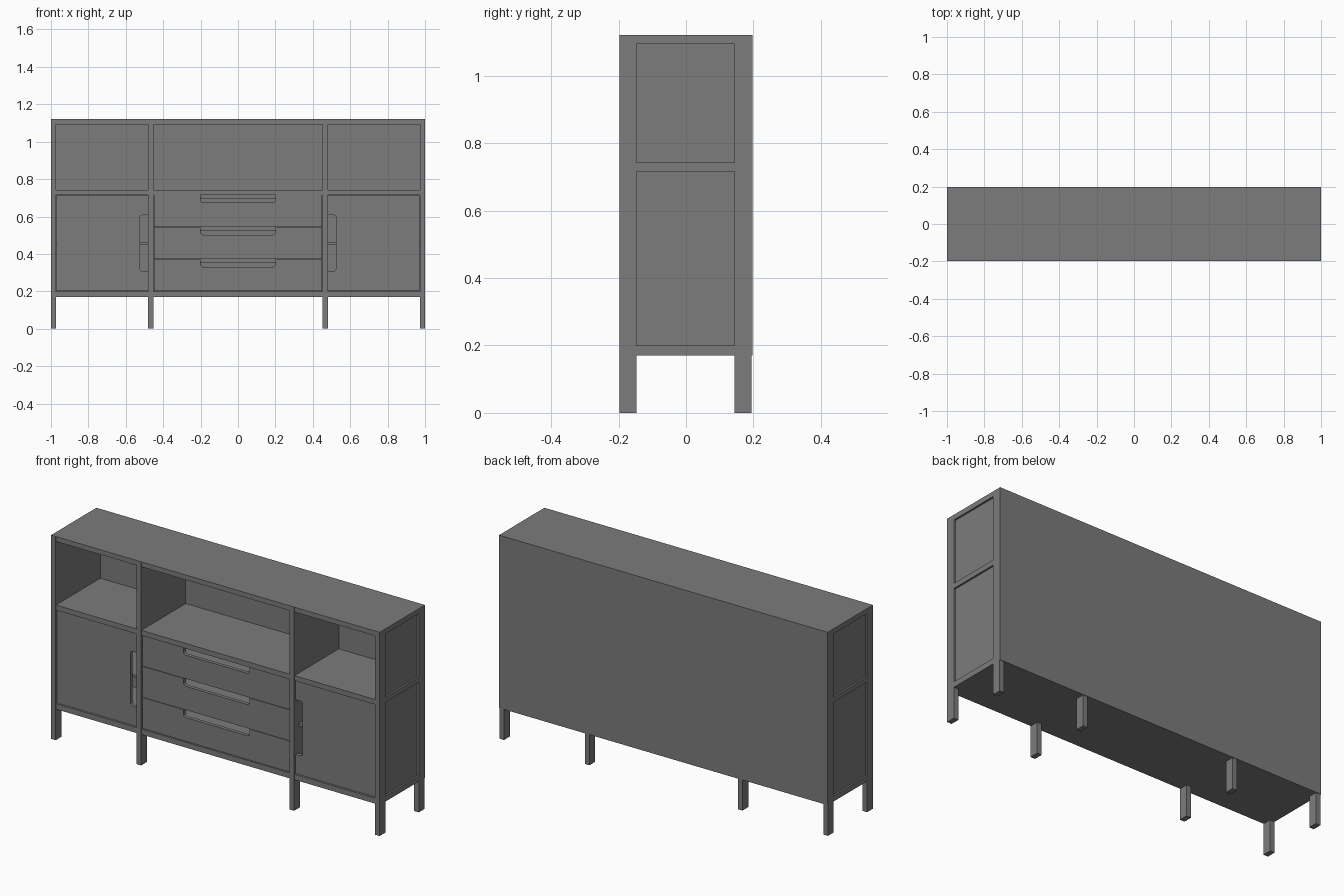
import bpy, bmesh, math

cube = bpy.data.objects.get("Cube")
if cube:
    bpy.data.objects.remove(cube, do_unlink=True)

grey = bpy.data.materials.new("mid_grey")
grey.use_nodes = True
grey.diffuse_color = (0.2, 0.2, 0.2, 1)
grey.node_tree.nodes["Principled BSDF"].inputs["Base Color"].default_value = (0.2, 0.2, 0.2, 1)


def add_object(name, bm):
    bmesh.ops.recalc_face_normals(bm, faces=bm.faces)
    mesh = bpy.data.meshes.new(name)
    bm.to_mesh(mesh)
    bm.free()
    mesh.materials.append(grey)
    obj = bpy.data.objects.new(name, mesh)
    bpy.context.collection.objects.link(obj)
    return obj


def box(name, xs, ys, zs):
    bm = bmesh.new()
    bmesh.ops.create_cube(bm, size=1)
    for v in bm.verts:
        v.co = [(a + b) / 2 + c * (b - a) for c, (a, b) in zip(v.co, (xs, ys, zs))]
    return add_object(name, bm)


def notched_panel(name, width, height, half_notch, depth, place):
    """Panel with a rounded finger notch in its upper edge; place maps (u, v) to (x, z)."""
    radius = 0.014
    pts = [(-width / 2, 0), (width / 2, 0), (width / 2, height), (half_notch, height)]
    for side, start in ((1, 0), (-1, -math.pi / 2)):
        for i in range(6):
            a = start - i * math.pi / 10
            pts.append((side * (half_notch - radius) + radius * math.cos(a),
                        height - depth + radius + radius * math.sin(a)))
    pts += [(-half_notch, height), (-width / 2, height)]
    bm = bmesh.new()
    verts = []
    for u, v in pts:
        x, z = place(u, v)
        verts.append(bm.verts.new((x, FACE_Y, z)))
    face = bm.faces.new(verts)
    out = bmesh.ops.extrude_face_region(bm, geom=[face])
    moved = [g for g in out["geom"] if isinstance(g, bmesh.types.BMVert)]
    bmesh.ops.translate(bm, verts=moved, vec=(0, FACE_T, 0))
    return add_object(name, bm)


FRONT, BACK, POST = -0.197, 0.194, 0.05
FACE_Y, FACE_T = -0.187, 0.02
TOP = 1.118
RAILS = [("bottom", 0.17, 0.2), ("middle", 0.715, 0.743), ("top", 1.093, TOP)]
LEVELS = [0] + [z for r in RAILS for z in r[1:]]
OUTER, INNER = (0.972, 1.0), (0.452, 0.48)
SIDES = (("left", 1), ("right", -1))


def mirror(xs, s):
    return tuple(sorted(s * x for x in xs))


# Posts with legs, stacked in segments between the rails
for side, s in SIDES:
    for kind, xs in (("outer", OUTER), ("inner", INNER)):
        for end, ys in (("front", (FRONT, FRONT + POST)), ("back", (BACK - POST, BACK))):
            for z0, z1 in zip(LEVELS, LEVELS[1:]):
                box(f"{side}_{kind}_{end}_post", mirror(xs, s), ys, (z0, z1))
    # Walls and rails between the front and back posts
    mid = (FRONT + POST, BACK - POST)
    for (_, _, z0), (_, z1, _) in zip(RAILS, RAILS[1:]):
        box(f"{side}_side_panel", mirror((0.972, 0.99), s), mid, (z0, z1))
        box(f"{side}_divider", mirror(INNER, s), mid, (z0, z1))
    for label, z0, z1 in RAILS:
        box(f"{side}_{label}_side_rail", mirror(OUTER, s), mid, (z0, z1))
        box(f"{side}_{label}_inner_rail", mirror(INNER, s), mid, (z0, z1))

# Horizontal boards in the three bays
BAYS = (("right", -0.972, -0.48), ("centre", -0.452, 0.452), ("left", 0.48, 0.972))
for bay, x0, x1 in BAYS:
    for label, z0, z1 in RAILS:
        box(f"{bay}_{label}_board", (x0, x1), (FRONT + 0.002, BACK), (z0, z1))

# Top sheet and back panel
box("top_sheet", (-1, 1), (FRONT, 0.197), (TOP, 1.121))
box("back_panel", (-1, 1), (BACK - 0.003, 0.197), (0.17, TOP))

# Doors with a finger notch beside the inner posts, and a shelf behind each
GAP = 0.002
door_w = 0.972 - 0.48 - 2 * GAP
door_h = 0.715 - 0.2 - 2 * GAP
for side, s in SIDES:
    notched_panel(f"{side}_door", door_h, door_w, 0.15, 0.042,
                  lambda u, v: (s * (0.972 - GAP - v), 0.4575 + u))
    box(f"{side}_cupboard_shelf", mirror((0.48, 0.972), s),
        (FACE_Y + FACE_T + 0.01, BACK - 0.005), (0.45, 0.465))

# Drawers with notched fronts and open boxes
step = (0.715 - 0.2) / 3
for i in range(3):
    z = 0.2 + i * step
    notched_panel(f"drawer_front_{i + 1}", 0.904 - 2 * GAP, step - GAP, 0.2, 0.04,
                  lambda u, v: (u, z + GAP / 2 + v))
    y0, y1, top = FACE_Y + FACE_T, 0.17, z + step - 0.015
    box(f"drawer_floor_{i + 1}", (-0.44, 0.44), (y0, y1), (z + 0.01, z + 0.02))
    box(f"drawer_back_{i + 1}", (-0.44, 0.44), (y1 - 0.015, y1), (z + 0.02, top))
    for side, s in SIDES:
        box(f"{side}_drawer_side_{i + 1}", mirror((0.425, 0.44), s),
            (y0, y1 - 0.015), (z + 0.02, top))
